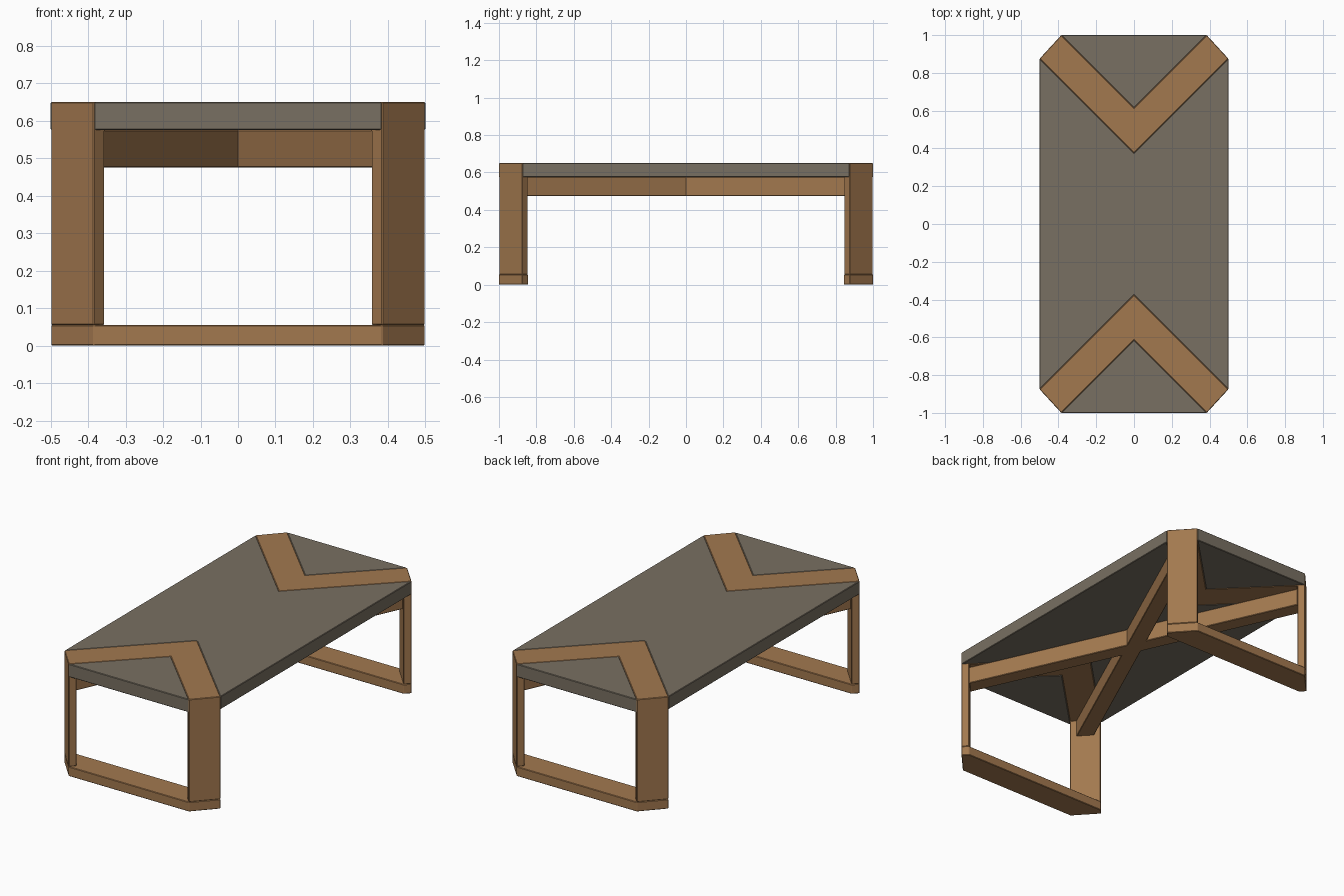
import bpy, bmesh
from mathutils import Vector

if "Cube" in bpy.data.objects:
    bpy.data.objects.remove(bpy.data.objects["Cube"])


def material(name, rgb):
    m = bpy.data.materials.new(name)
    m.diffuse_color = (*rgb, 1)
    m.use_nodes = True
    m.node_tree.nodes["Principled BSDF"].inputs["Base Color"].default_value = m.diffuse_color
    return m


WOOD = material("warm wood", (0.365, 0.190, 0.078))
STONE = material("grey stone", (0.190, 0.162, 0.122))

# Shared heights
FOOT, BEAM, SLAB, TOP = 0.055, 0.475, 0.575, 0.65


def loft(name, ring_a, ring_b, mat, mirror=False):
    """Solid between two matching rings; mirrored halves stay open at x = 0."""
    bm = bmesh.new()
    a = [bm.verts.new(p) for p in ring_a]
    b = [bm.verts.new(p) for p in ring_b]
    bm.faces.new(a)
    bm.faces.new(b[::-1])
    n = len(a)
    for i in range(n):
        j = (i + 1) % n
        quad = (a[i], b[i], b[j], a[j])
        if mirror and all(abs(v.co.x) < 1e-5 for v in quad):
            continue
        bm.faces.new(quad)
    bmesh.ops.recalc_face_normals(bm, faces=bm.faces)
    # an open half can be recalculated inside out: test the topmost face
    top = max(bm.faces, key=lambda f: f.calc_center_median().z)
    if top.normal.z < 0:
        bmesh.ops.reverse_faces(bm, faces=bm.faces)
    mesh = bpy.data.meshes.new(name)
    bm.to_mesh(mesh)
    bm.free()
    mesh.materials.append(mat)
    ob = bpy.data.objects.new(name, mesh)
    bpy.context.collection.objects.link(ob)
    if mirror:
        ob.modifiers.new("mirror", 'MIRROR').use_clip = True
    bev = ob.modifiers.new("soft edges", 'BEVEL')
    bev.width, bev.segments = 0.003, 1
    bev.limit_method, bev.angle_limit = 'ANGLE', 0.5
    return ob


def prism(name, outline, z0, z1, mat):
    return loft(name, [(x, y, z0) for x, y in outline],
                [(x, y, z1) for x, y in outline], mat)


# Middle slab, notched at both ends for the wooden chevrons
prism("middle_slab", [(0.5, -0.875), (0.5, 0.875), (0, 0.375),
                      (-0.5, 0.875), (-0.5, -0.875), (0, -0.375)], SLAB, TOP, STONE)

for end, s in (("front", -1), ("back", 1)):
    # Triangular slab closing the end of the top
    prism(end + "_slab", [(-0.385, s), (0.385, s), (0, 0.615 * s)], SLAB, TOP, STONE)

    # Chevron band folding down into two legs: an L profile across the band width
    def side(x_end, apex):
        prof = [(0, TOP), (x_end, TOP), (x_end, FOOT),
                (x_end - 0.03, FOOT), (x_end - 0.03, SLAB), (0, SLAB)]
        return [(x, s * (apex + x), z) for x, z in prof]
    loft(end + "_chevron_legs", side(0.385, 0.615), side(0.5, 0.375), WOOD, mirror=True)

    # Floor bar joining the two legs
    half = [(0.385, 1), (0.5, 0.875), (0.47, 0.845)]
    outline = [(x, y * s) for x, y in half] + [(-x, y * s) for x, y in half[::-1]]
    prism(end + "_foot_bar", outline, 0, FOOT, WOOD)

# Crossed beams under the top, ends cut to the inner leg faces
cut = Vector((0.115, -0.125)).normalized() * 0.049
for name, s in (("cross_beam_a", 1), ("cross_beam_b", -1)):
    c = Vector((0.4125, 0.9075))
    pts = [c - cut, c + cut, -c + cut, -c - cut]
    prism(name, [(p.x * s, p.y) for p in pts], BEAM, SLAB, WOOD)
